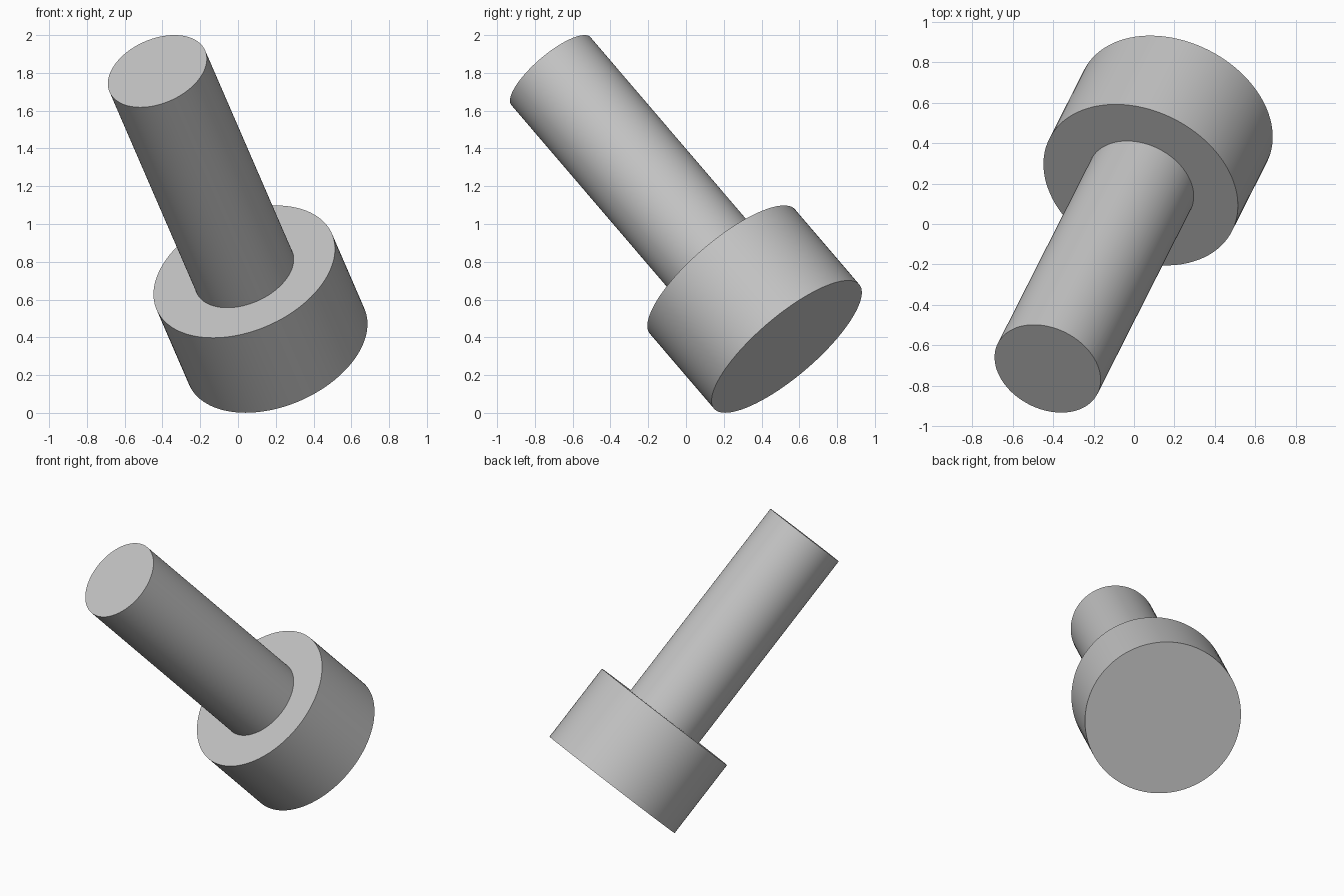
import bpy
import math
from mathutils import Vector

cube = bpy.data.objects.get("Cube")
if cube:
    bpy.data.objects.remove(cube, do_unlink=True)

# One plain grey metal
grey = bpy.data.materials.new("grey metal")
grey.use_nodes = True
colour = (0.55, 0.55, 0.55, 1.0)
grey.diffuse_color = colour
grey.node_tree.nodes["Principled BSDF"].inputs["Base Color"].default_value = colour

# The bolt leans along this axis, from the head's outer face to the shaft's tip
base = Vector((0.205, 0.533, 0.351))
tip = Vector((-0.427, -0.715, 1.809))
axis = (tip - base).normalized()
length = (tip - base).length
head_height = 0.55


def rod(name, radius, start, end):
    """Smooth cylinder between two distances along the bolt's axis."""
    bpy.ops.mesh.primitive_cylinder_add(
        vertices=96, radius=radius, depth=end - start,
        location=base + axis * (start + end) / 2,
        rotation=axis.to_track_quat('Z', 'Y').to_euler())
    obj = bpy.context.object
    obj.name = name
    obj.data.materials.append(grey)
    bpy.ops.object.shade_smooth_by_angle(angle=math.radians(30))
    return obj


rod("bolt_head", 0.506, 0, head_height)
rod("bolt_shaft", 0.276, head_height - 0.01, length)
